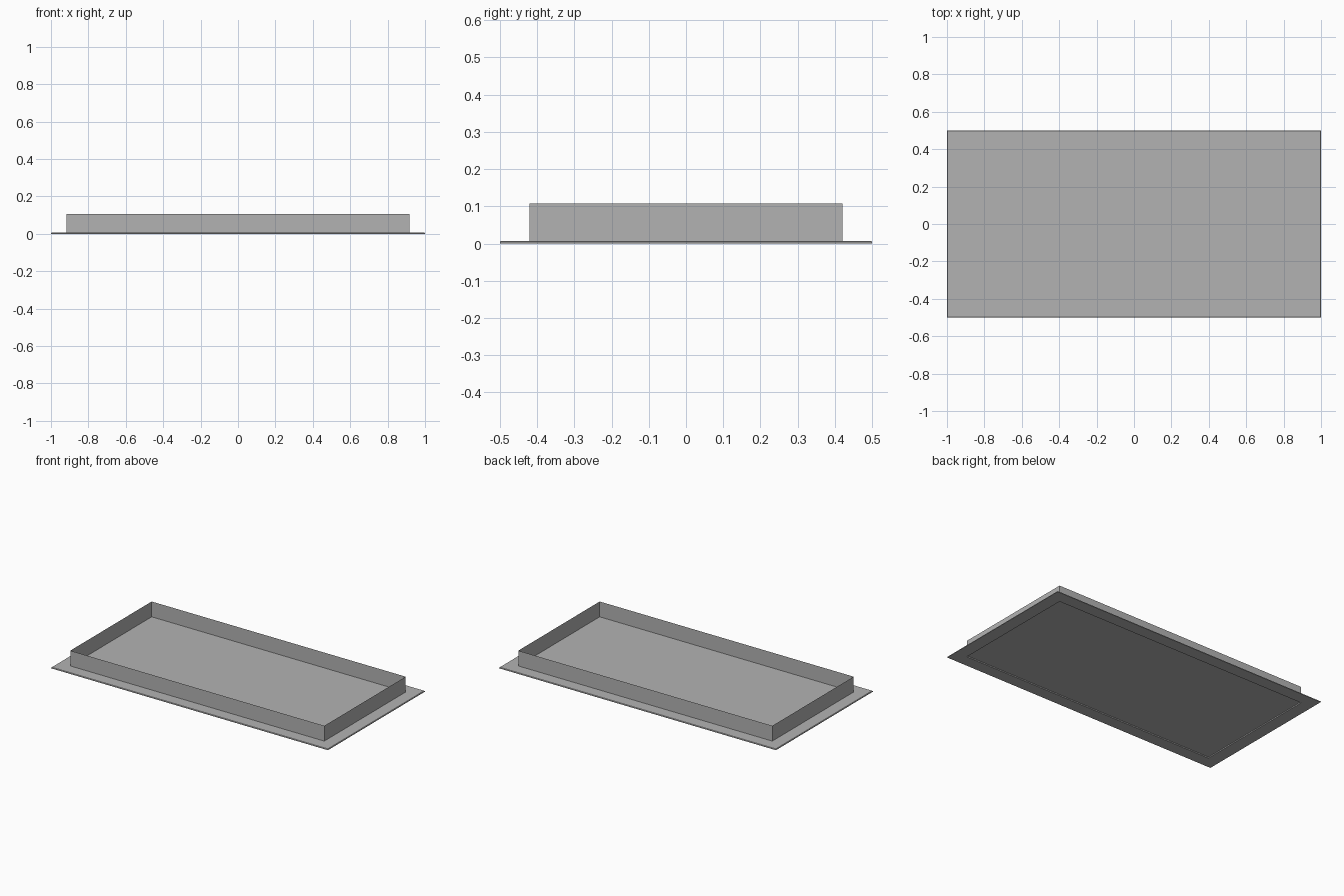
import bpy, bmesh

if "Cube" in bpy.data.objects:
    bpy.data.objects.remove(bpy.data.objects["Cube"])

RIM = 0.007      # top of the thin base sheet
TOP = 0.107      # top of the upright walls
WX, WY = 0.918, 0.42

grey = bpy.data.materials.new("mid grey")
grey.diffuse_color = (0.45, 0.45, 0.45, 1)
grey.use_nodes = True
grey.node_tree.nodes["Principled BSDF"].inputs["Base Color"].default_value = grey.diffuse_color


def lofted(name, rings, cap=False):
    """Join rectangles (half x, half y, z) by quads; optionally fill the last one."""
    bm = bmesh.new()
    loops = [[bm.verts.new((sx * x, sy * y, z))
              for sx, sy in ((-1, -1), (1, -1), (1, 1), (-1, 1))]
             for x, y, z in rings]
    for a, b in zip(loops, loops[1:]):
        for i in range(4):
            j = (i + 1) % 4
            bm.faces.new((a[i], a[j], b[j], b[i]))
    if cap:
        bm.faces.new(loops[-1])
    mesh = bpy.data.meshes.new(name)
    bm.to_mesh(mesh)
    bm.free()
    mesh.materials.append(grey)
    obj = bpy.data.objects.new(name, mesh)
    bpy.context.collection.objects.link(obj)
    return obj


# Flange: underside, bevelled outer edge and flat top up to the walls
lofted("flange", [(WX, WY, RIM), (WX, WY, 0), (1, 0.5, 0), (1, 0.5, 0.004),
                  (0.997, 0.497, RIM), (WX, WY, RIM)])

# Floor panel inside the walls
lofted("floor_panel", [(WX, WY, RIM), (WX - 0.01, WY - 0.01, RIM)], cap=True)

# Upright sheet walls, open at the top
lofted("walls", [(WX, WY, RIM), (WX, WY, TOP)])
